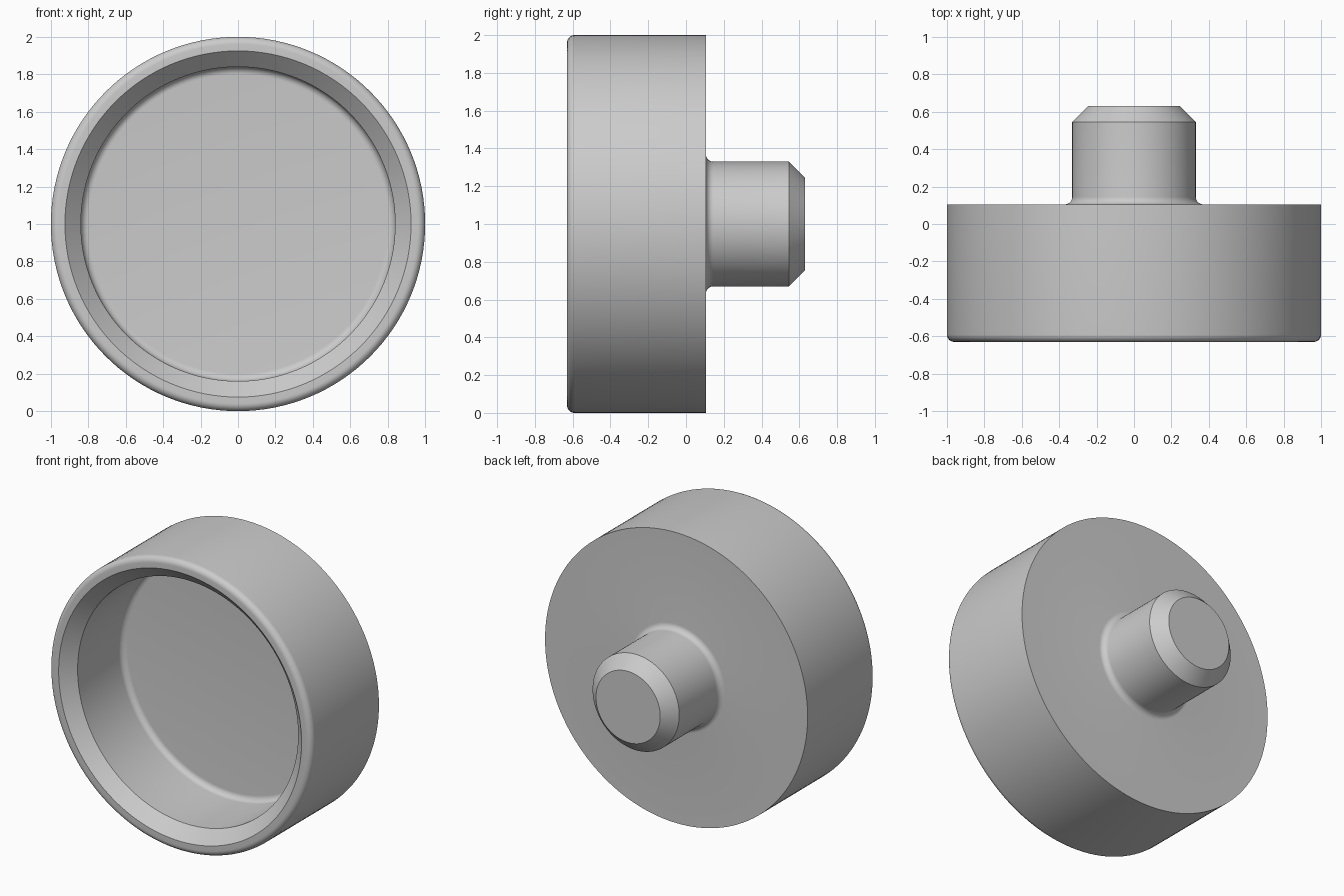
import bpy, bmesh, math
from mathutils import Vector, Matrix

cube = bpy.data.objects.get("Cube")
if cube:
    bpy.data.objects.remove(cube, do_unlink=True)

SEGMENTS = 128

grey = bpy.data.materials.new("plain grey")
grey.use_nodes = True
colour = (0.6, 0.6, 0.6, 1)
grey.diffuse_color = colour
grey.node_tree.nodes["Principled BSDF"].inputs["Base Color"].default_value = colour


def arc(cr, cy, radius, start, end, steps=8):
    """Points (radius, y) along a rounded corner, angles in degrees."""
    angles = [math.radians(start + (end - start) * i / steps) for i in range(steps + 1)]
    return [(cr + radius * math.cos(a), cy + radius * math.sin(a)) for a in angles]


def lathe(name, profile):
    """Spin a (radius, y) profile around the horizontal y axis."""
    bm = bmesh.new()
    verts = [bm.verts.new((r, y, 0)) for r, y in profile]
    edges = [bm.edges.new(pair) for pair in zip(verts, verts[1:])]
    bmesh.ops.spin(bm, geom=verts + edges, cent=(0, 0, 0), axis=(0, 1, 0),
                   angle=math.tau, steps=SEGMENTS)
    bmesh.ops.remove_doubles(bm, verts=bm.verts, dist=0.0005)
    bmesh.ops.recalc_face_normals(bm, faces=bm.faces)
    mesh = bpy.data.meshes.new(name)
    bm.to_mesh(mesh)
    bm.free()
    mesh.materials.append(grey)
    obj = bpy.data.objects.new(name, mesh)
    obj.location.z = 1
    bpy.context.collection.objects.link(obj)
    bpy.ops.object.select_all(action="DESELECT")
    obj.select_set(True)
    bpy.context.view_layer.objects.active = obj
    bpy.ops.object.shade_smooth_by_angle(angle=math.radians(30))
    return obj


FRONT, FLOOR, BACK, TIP = -0.63, -0.06, 0.105, 0.63
BORE, PIN, ROUND, CHAMFER = 0.84, 0.33, 0.04, 0.085

profile = [(0, FLOOR)]
# Recess floor, rounded into the bore wall
profile += arc(BORE - ROUND, FLOOR - ROUND, ROUND, 90, 0)
# Chamfered mouth and rounded outer rim
profile += [(BORE, FRONT + CHAMFER), (BORE + CHAMFER, FRONT)]
profile += arc(1 - ROUND, FRONT + ROUND, ROUND, -90, 0)
# Outer wall and flat back
profile += [(1, BACK)]
# Pin with a filleted root and a chamfered tip
profile += arc(PIN + ROUND, BACK + ROUND, ROUND, 270, 180)
profile += [(PIN, TIP - CHAMFER), (PIN - CHAMFER, TIP), (0, TIP)]

lathe("cup_with_pin", profile)
